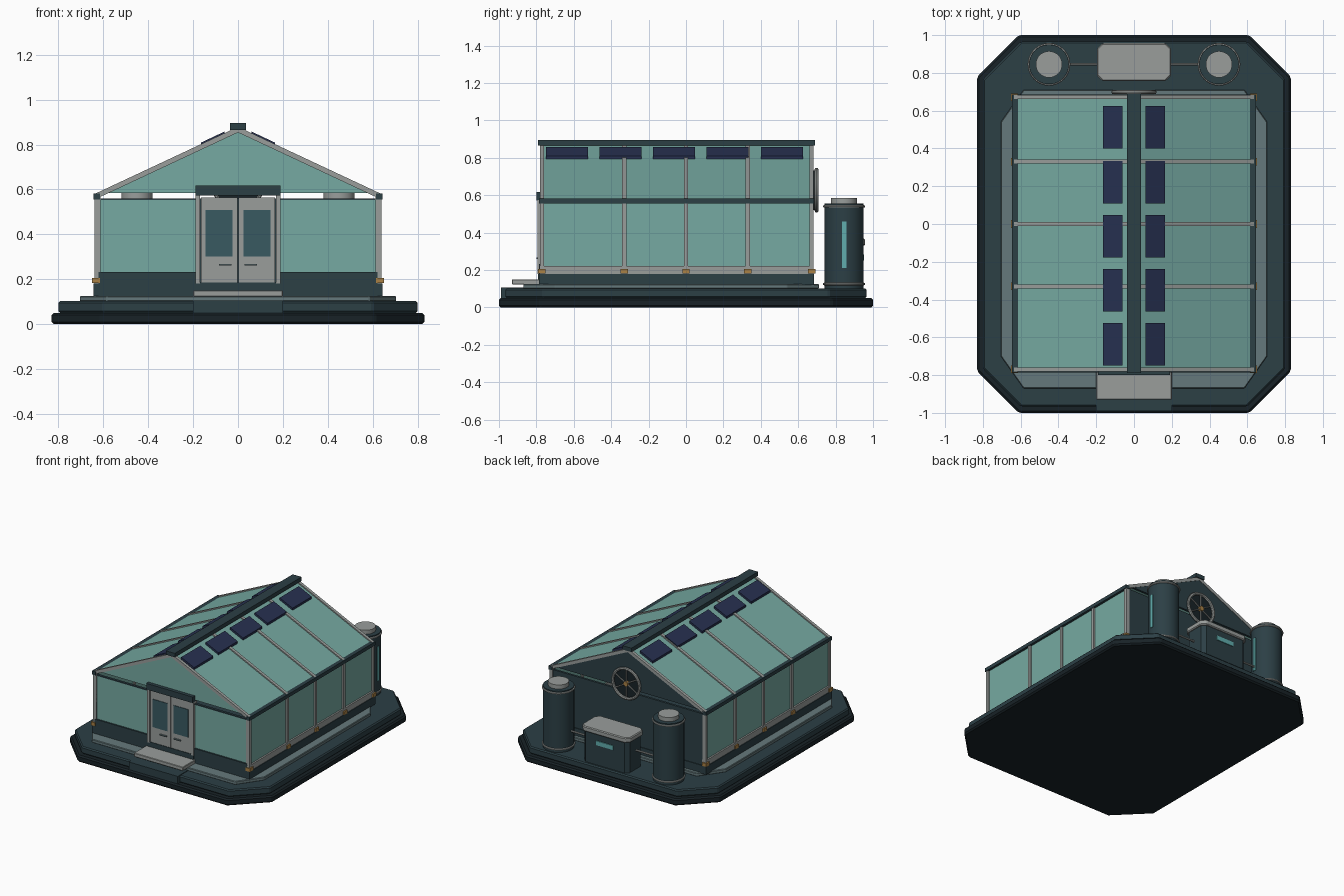
import bpy, bmesh
from math import cos, sin, pi, radians
from mathutils import Vector

if "Cube" in bpy.data.objects:
    bpy.data.objects.remove(bpy.data.objects["Cube"])


def mat(name, r, g, b):
    m = bpy.data.materials.new(name)
    m.diffuse_color = (r, g, b, 1)
    m.use_nodes = True
    m.node_tree.nodes["Principled BSDF"].inputs["Base Color"].default_value = m.diffuse_color
    return m


BLACK = mat("near_black", 0.009, 0.016, 0.02)
DARK = mat("dark_slate", 0.025, 0.05, 0.06)
PLATE = mat("slate_grey", 0.13, 0.19, 0.2)
GREY = mat("metal", 0.32, 0.34, 0.33)
GLASS = mat("glass", 0.18, 0.4, 0.36)
PANE = mat("door_glass", 0.04, 0.1, 0.12)
SOLAR = mat("solar_cell", 0.02, 0.03, 0.08)
BRASS = mat("brass", 0.4, 0.22, 0.06)
TEAL = mat("teal_gauge", 0.12, 0.42, 0.42)


def prism(name, pts, axis, lo, hi, m, bevel=0):
    """Extrude a 2D outline along y (points are x,z) or z (points are x,y)."""
    bm = bmesh.new()
    put = (lambda p, t: (p[0], t, p[1])) if axis == "y" else (lambda p, t: (p[0], p[1], t))
    a = [bm.verts.new(put(p, lo)) for p in pts]
    b = [bm.verts.new(put(p, hi)) for p in pts]
    bm.faces.new(a)
    bm.faces.new(b[::-1])
    for i in range(len(pts)):
        j = (i + 1) % len(pts)
        bm.faces.new((a[i], b[i], b[j], a[j]))
    bmesh.ops.recalc_face_normals(bm, faces=bm.faces)
    me = bpy.data.meshes.new(name)
    bm.to_mesh(me)
    bm.free()
    me.materials.append(m)
    ob = bpy.data.objects.new(name, me)
    bpy.context.collection.objects.link(ob)
    if bevel:
        mod = ob.modifiers.new("bevel", "BEVEL")
        mod.width, mod.segments = bevel, 1
    return ob


def box(name, x, y, z, m, bevel=0):
    pts = [(x[0], y[0]), (x[1], y[0]), (x[1], y[1]), (x[0], y[1])]
    return prism(name, pts, "z", z[0], z[1], m, bevel)


def side(s, a, b):
    return tuple(sorted((s * a, s * b)))


def octagon(hx, y0, y1, cx, cy):
    return [(-hx + cx, y0), (hx - cx, y0), (hx, y0 + cy), (hx, y1 - cy),
            (hx - cx, y1), (-hx + cx, y1), (-hx, y1 - cy), (-hx, y0 + cy)]


def rod(name, a, b, r, m, n=32):
    a, b = Vector(a), Vector(b)
    bpy.ops.mesh.primitive_cylinder_add(vertices=n, radius=r, depth=(b - a).length, location=(a + b) / 2,
                                        rotation=(b - a).to_track_quat("Z", "Y").to_euler())
    return finish(name, m)


def ring(name, loc, R, r, m, rot=(0, 0, 0)):
    bpy.ops.mesh.primitive_torus_add(major_radius=R, minor_radius=r, major_segments=40, minor_segments=8,
                                     location=loc, rotation=rot)
    return finish(name, m)


def finish(name, m):
    ob = bpy.context.object
    ob.name = name
    ob.data.materials.append(m)
    bpy.ops.object.shade_smooth_by_angle(angle=radians(35))
    return ob


def roof_z(x):
    return 0.87 - 0.468 * abs(x)


def slope(name, s, x0, x1, up, down, y0, y1, m):
    """Slab lying along the roof pitch."""
    pts = [(s * x0, roof_z(x0) + up), (s * x1, roof_z(x1) + up),
           (s * x1, roof_z(x1) - down), (s * x0, roof_z(x0) - down)]
    return prism(name, pts, "y", y0, y1, m)


# Stepped base
prism("base_lower", octagon(0.83, -1, 1, 0.22, 0.22), "z", 0, 0.05, BLACK, 0.01)
prism("base_upper", octagon(0.8, -0.965, 0.965, 0.2, 0.2), "z", 0.05, 0.102, DARK, 0.008)
prism("walkway", octagon(0.705, -0.87, 0.71, 0.12, 0.17), "z", 0.1, 0.125, PLATE, 0.004)
box("foundation", (-0.645, 0.645), (-0.785, 0.685), (0.12, 0.18), DARK)
box("lower_step", (-0.2, 0.2), (-0.99, -0.8), (0.05, 0.106), DARK)
box("upper_step", (-0.2, 0.2), (-0.93, -0.78), (0.122, 0.15), GREY, 0.003)

# Walls, eaves and roof on both sides
POSTS = (-0.77, -0.33, 0, 0.33, 0.672)
for s in (-1, 1):
    box("side_glass", side(s, 0.618, 0.628), (-0.77, 0.675), (0.2, 0.56), GLASS)
    box("side_sill", side(s, 0.61, 0.64), (-0.782, 0.682), (0.18, 0.222), GREY)
    box("eaves_beam", side(s, 0.615, 0.645), (-0.785, 0.685), (0.556, 0.582), DARK)
    slope("roof_glass", s, 0, 0.635, 0, 0.01, -0.77, 0.675, GLASS)
    for y in POSTS:
        w = 0.011
        box("wall_post", side(s, 0.612, 0.64), (y - w, y + w), (0.18, 0.57), GREY)
        slope("rafter", s, 0, 0.64, 0.009, 0.016, y - w, y + w, GREY)
        box("post_bracket", side(s, 0.615, 0.65), (y - 0.02, y + 0.02), (0.182, 0.206), BRASS)
    for y in (-0.637, -0.351, -0.065, 0.221, 0.513):
        slope("solar_panel", s, 0.06, 0.165, 0.016, 0.002, y - 0.112, y + 0.112, SOLAR)
    # Front wall half
    box("front_plinth", side(s, 0.19, 0.622), (-0.785, -0.755), (0.12, 0.232), DARK)
    box("front_glass", side(s, 0.19, 0.62), (-0.774, -0.764), (0.23, 0.555), GLASS)
    box("front_glass_head", side(s, 0.19, 0.62), (-0.779, -0.761), (0.552, 0.56), DARK)
    box("front_glass_edge", side(s, 0.612, 0.62), (-0.779, -0.761), (0.23, 0.555), DARK)
    # Door half
    box("door_frame", side(s, 0.17, 0.19), (-0.793, -0.75), (0.18, 0.575), GREY)
    box("door_leaf", side(s, 0.003, 0.165), (-0.786, -0.762), (0.185, 0.565), GREY)
    box("door_window", side(s, 0.025, 0.145), (-0.79, -0.78), (0.302, 0.508), PANE)
    box("door_handle", side(s, 0.03, 0.085), (-0.798, -0.784), (0.26, 0.267), PLATE)

box("door_threshold", (-0.19, 0.19), (-0.79, -0.75), (0.15, 0.186), DARK)
box("door_lintel", (-0.19, 0.19), (-0.8, -0.75), (0.572, 0.617), DARK)
box("ridge_cap", (-0.036, 0.036), (-0.79, 0.69), (0.866, 0.895), DARK)
prism("front_gable_glass", [(-0.605, 0.585), (0.605, 0.585), (0, 0.866)], "y", -0.774, -0.764, GLASS)
prism("back_gable", [(-0.605, 0.585), (0.605, 0.585), (0, 0.866)], "y", 0.664, 0.68, DARK)
box("back_wall", (-0.625, 0.625), (0.664, 0.68), (0.12, 0.56), DARK)

# Extractor fan on the back gable
FZ = 0.627
ring("fan_ring", (0, 0.698, FZ), 0.109, 0.011, GREY, (pi / 2, 0, 0))
rod("fan_back", (0, 0.678, FZ), (0, 0.686, FZ), 0.105, BLACK)
rod("fan_hub", (0, 0.68, FZ), (0, 0.708, FZ), 0.018, BRASS, 16)
for i in range(6):
    a = i * pi / 3 + pi / 6
    rod("fan_spoke", (0, 0.697, FZ), (0.105 * cos(a), 0.697, FZ + 0.105 * sin(a)), 0.005, GREY, 8)

# Water tanks and pipes
TY = 0.845
for s in (-1, 1):
    x = s * 0.45
    rod("tank", (x, TY, 0.1), (x, TY, 0.555), 0.105, DARK)
    rod("tank_cap", (x, TY, 0.555), (x, TY, 0.585), 0.07, GREY)
    for z in (0.125, 0.54):
        ring("tank_band", (x, TY, z), 0.106, 0.007, GREY)
    box("tank_gauge", (x + 0.095, x + 0.109), (TY - 0.012, TY + 0.012), (0.21, 0.46), TEAL)
    rod("pipe", (s * 0.18, TY, 0.24), (s * 0.36, TY, 0.24), 0.007, GREY, 10)

# Equipment box between the tanks
prism("equipment_box", octagon(0.185, 0.77, 0.945, 0.025, 0.025), "z", 0.1, 0.33, DARK)
prism("equipment_lid", octagon(0.197, 0.757, 0.957, 0.03, 0.03), "z", 0.33, 0.368, GREY, 0.006)
box("equipment_display", (-0.07, 0.07), (0.94, 0.951), (0.25, 0.282), TEAL)
